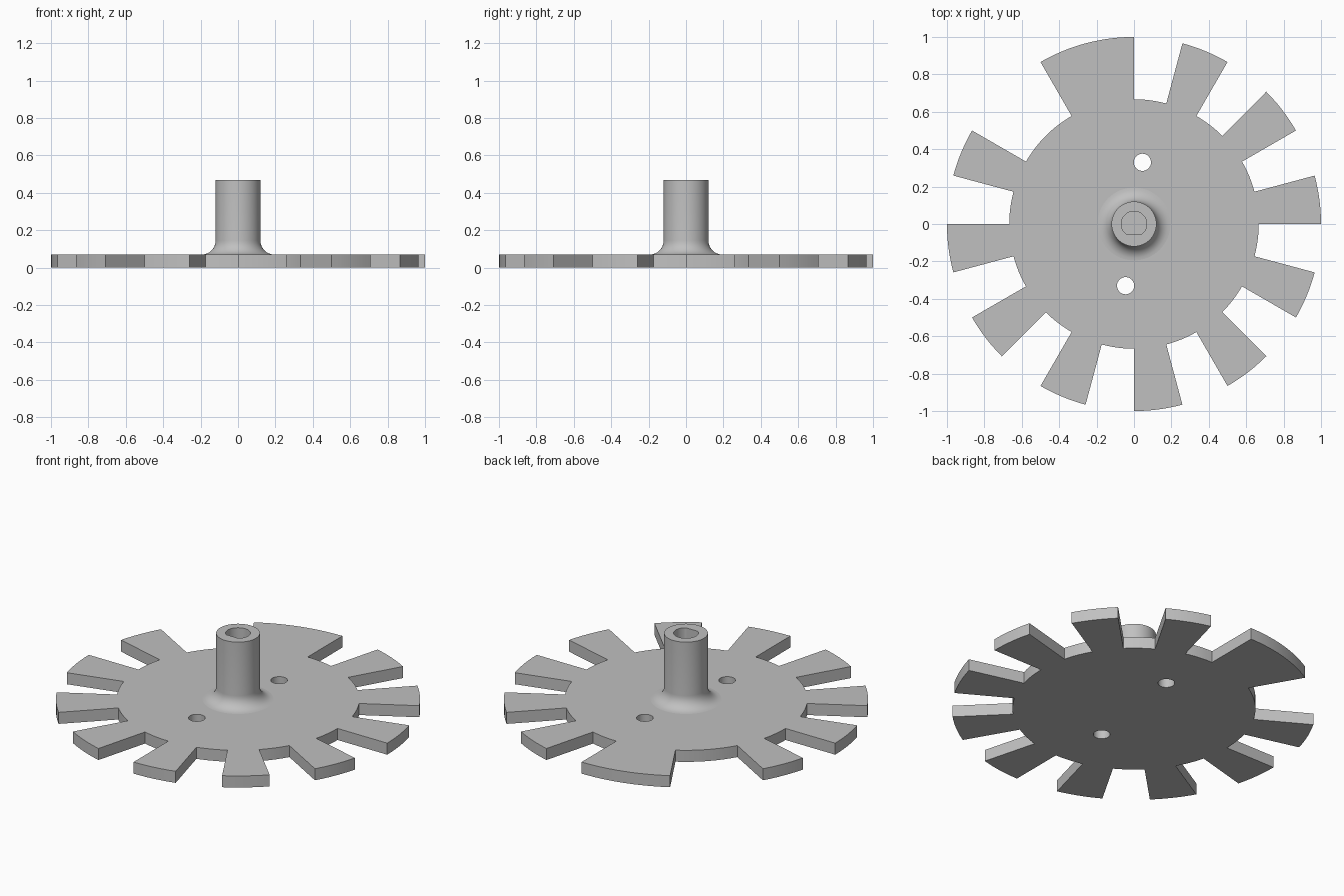
import bpy, bmesh
from math import sin, cos, pi, radians

cube = bpy.data.objects.get("Cube")
if cube:
    bpy.data.objects.remove(cube, do_unlink=True)

GREY = (0.53, 0.53, 0.53, 1)
grey = bpy.data.materials.new("plain_grey")
grey.use_nodes = True
grey.diffuse_color = GREY
grey.node_tree.nodes["Principled BSDF"].inputs["Base Color"].default_value = GREY

PLATE_TOP = 0.07
RIM, ROOT = 1.0, 0.667


def finish(bm, name):
    bmesh.ops.recalc_face_normals(bm, faces=bm.faces)
    mesh = bpy.data.meshes.new(name)
    bm.to_mesh(mesh)
    bm.free()
    obj = bpy.data.objects.new(name, mesh)
    bpy.context.collection.objects.link(obj)
    mesh.materials.append(grey)
    bpy.ops.object.select_all(action='DESELECT')
    obj.select_set(True)
    bpy.context.view_layer.objects.active = obj
    bpy.ops.object.shade_smooth_by_angle(angle=radians(30))
    return obj


def circle(r, n, cx=0, cy=0):
    return [(cx + r * cos(2 * pi * i / n), cy + r * sin(2 * pi * i / n)) for i in range(n)]


# Slotted plate: 24 sectors alternate tooth and gap, with two gaps left solid
SECTORS, STEPS = 24, 6
SOLID = {7, 10}
outline = []
for s in range(SECTORS):
    tooth = s % 2 == 0 or s in SOLID
    # Sectors past the first double tooth keep the same rhythm
    if s in (8, 11):
        tooth = s not in (8, 11)
    r = RIM if tooth else ROOT
    for k in range(STEPS + 1):
        a = 2 * pi * (s + k / STEPS) / SECTORS
        p = (r * cos(a), r * sin(a))
        if not outline or (p[0] - outline[-1][0]) ** 2 + (p[1] - outline[-1][1]) ** 2 > 1e-8:
            outline.append(p)

bm = bmesh.new()
loops = [outline] + [circle(0.046, 32, s * 0.045, s * 0.33) for s in (1, -1)]
edges = []
for loop in loops:
    vs = [bm.verts.new((x, y, 0)) for x, y in loop]
    edges += [bm.edges.new((a, b)) for a, b in zip(vs, vs[1:] + vs[:1])]
bmesh.ops.triangle_fill(bm, edges=edges, use_beauty=True, normal=(0, 0, 1))
ext = bmesh.ops.extrude_face_region(bm, geom=list(bm.faces), use_keep_orig=True)
top = [g for g in ext["geom"] if isinstance(g, bmesh.types.BMVert)]
bmesh.ops.translate(bm, verts=top, vec=(0, 0, PLATE_TOP))
finish(bm, "slotted_disc")

# Hollow shaft: rings lofted from the base fillet, over the top, into a D-shaped bore
SIDES, SHAFT_R, FILLET, SHAFT_TOP = 64, 0.12, 0.075, 0.47
BORE_R, FLAT_Y, BORE_FLOOR = 0.068, -0.055, PLATE_TOP + 0.01
rings = [(SHAFT_R + FILLET, PLATE_TOP - 0.02, False)]
for i in range(9):
    a = pi / 2 * i / 8
    rings.append((SHAFT_R + FILLET * (1 - sin(a)), PLATE_TOP + FILLET * (1 - cos(a)), False))
rings += [(SHAFT_R, SHAFT_TOP, False), (BORE_R, SHAFT_TOP, True), (BORE_R, BORE_FLOOR, True)]

bm = bmesh.new()
lofted = [[bm.verts.new((x, max(y, FLAT_Y) if flat else y, z)) for x, y in circle(r, SIDES)]
          for r, z, flat in rings]
for low, high in zip(lofted, lofted[1:]):
    for i in range(SIDES):
        j = (i + 1) % SIDES
        bm.faces.new((low[i], low[j], high[j], high[i]))
bm.faces.new(lofted[0])
bm.faces.new(lofted[-1])
finish(bm, "hub_shaft")
